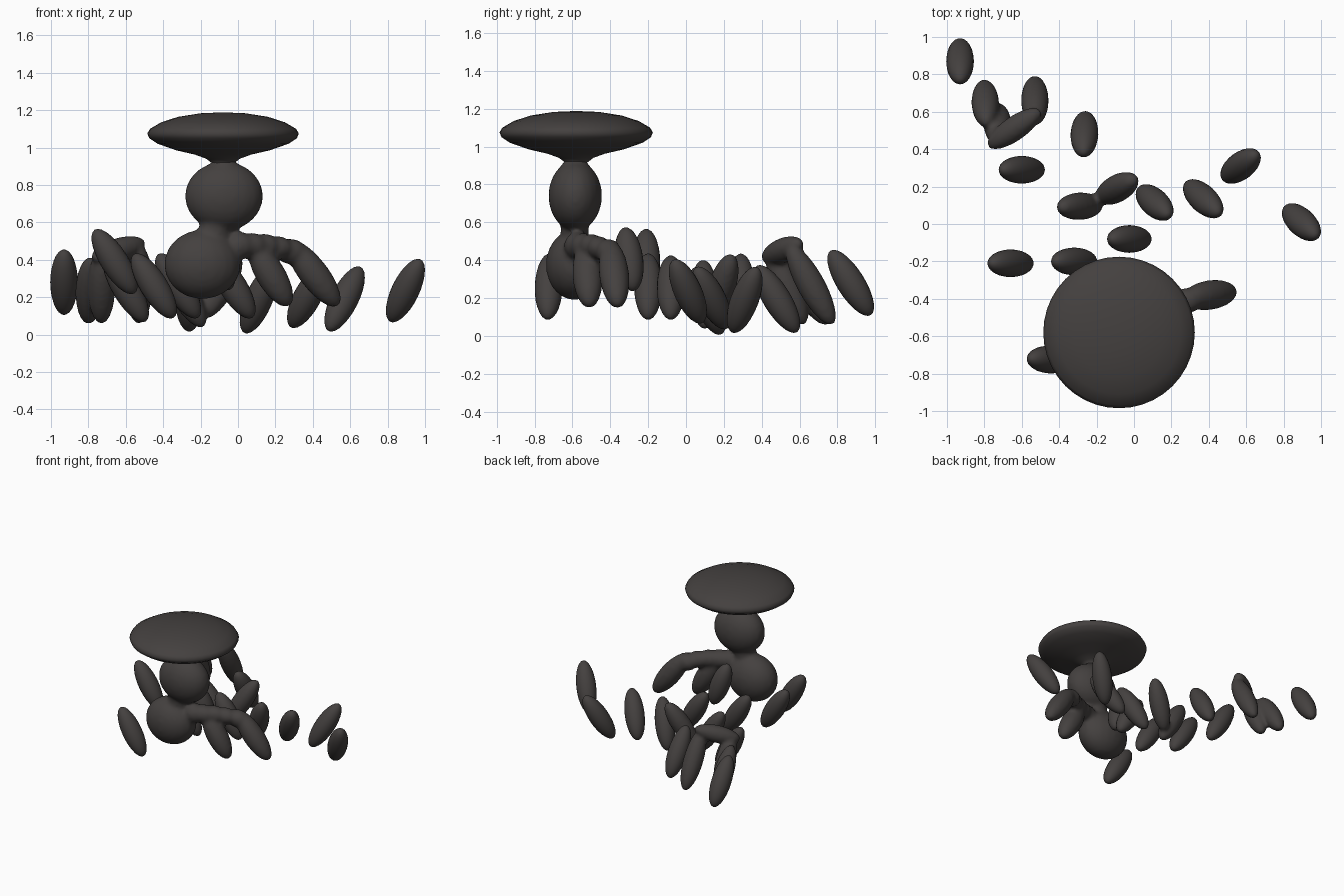
import bpy, bmesh, math
from mathutils import Vector, Matrix

cube = bpy.data.objects.get("Cube")
if cube:
    bpy.data.objects.remove(cube)

COLOR = (0.058, 0.052, 0.050, 1)
mat = bpy.data.materials.new("charcoal")
mat.use_nodes = True
mat.diffuse_color = COLOR
bsdf = mat.node_tree.nodes["Principled BSDF"]
bsdf.inputs["Base Color"].default_value = COLOR
bsdf.inputs["Roughness"].default_value = 0.7


def finish(bm, name):
    for f in bm.faces:
        f.smooth = True
    mesh = bpy.data.meshes.new(name)
    bm.to_mesh(mesh)
    bm.free()
    mesh.materials.append(mat)
    obj = bpy.data.objects.new(name, mesh)
    bpy.context.collection.objects.link(obj)
    return obj


def blob(bm, center, radii, rot=None):
    m = Matrix.Translation(center) @ (rot or Matrix()) @ Matrix.Diagonal((*radii, 1))
    bmesh.ops.create_uvsphere(bm, u_segments=20, v_segments=14, radius=1, matrix=m)


def pod(bm, tip_a, tip_b, r=0.074):
    """Ellipsoid stretched between two tips."""
    a, b = Vector(tip_a), Vector(tip_b)
    d = b - a
    rot = d.to_track_quat('Z', 'Y').to_matrix().to_4x4()
    blob(bm, (a + b) / 2, (r, r, d.length / 2 + 0.012), rot)


def lathe(bm, profile, center, y_scale=1.0, steps=40):
    """Closed revolved profile of (radius, height) points."""
    verts = [bm.verts.new((r, 0, z)) for r, z in profile]
    edges = [bm.edges.new(p) for p in zip(verts, verts[1:])]
    bmesh.ops.spin(bm, geom=verts + edges, axis=(0, 0, 1), cent=(0, 0, 0),
                   angle=math.tau, steps=steps, use_duplicate=False)
    bmesh.ops.remove_doubles(bm, verts=bm.verts, dist=0.0005)
    bmesh.ops.recalc_face_normals(bm, faces=bm.faces)
    bmesh.ops.transform(bm, verts=bm.verts,
                        matrix=Matrix.Translation(center) @ Matrix.Diagonal((1, y_scale, 1, 1)))


def fuse(obj, voxel, rounds):
    """Melt overlapping blobs into one soft skin."""
    rm = obj.modifiers.new("fuse", 'REMESH')
    rm.mode = 'VOXEL'
    rm.voxel_size = voxel
    rm.use_smooth_shade = True
    sm = obj.modifiers.new("soften", 'SMOOTH')
    sm.factor = 0.5
    sm.iterations = rounds


# Wide hat disc with a flared underside
bm = bmesh.new()
lathe(bm, [(0, 1.188), (0.12, 1.183), (0.24, 1.164), (0.33, 1.135), (0.39, 1.1),
           (0.405, 1.075), (0.395, 1.05), (0.35, 1.02), (0.25, 0.985), (0.15, 0.962),
           (0.09, 0.94), (0.058, 0.915), (0.06, 0.88), (0, 0.86)], (-0.08, -0.58, 0))
finish(bm, "hat_disc")

# Head, neck, torso and the raised arm, fused together
bm = bmesh.new()
blob(bm, (-0.075, -0.585, 0.74), (0.21, 0.142, 0.185))
blob(bm, (-0.075, -0.585, 0.88), (0.08, 0.075, 0.07))
blob(bm, (-0.125, -0.588, 0.56), (0.085, 0.075, 0.11))
blob(bm, (-0.19, -0.59, 0.375), (0.205, 0.15, 0.185))
for p, r in [((0.0, -0.57, 0.475), 0.075), ((0.07, -0.54, 0.475), 0.07),
             ((0.14, -0.5, 0.475), 0.065), ((0.21, -0.46, 0.465), 0.063),
             ((0.28, -0.41, 0.445), 0.068)]:
    blob(bm, p, (r * 1.25, r, r))
pod(bm, (0.28, -0.40, 0.49), (0.53, -0.36, 0.16), 0.08)
pod(bm, (0.08, -0.53, 0.48), (0.27, -0.51, 0.16), 0.08)
fuse(finish(bm, "head_torso_and_arm"), 0.016, 5)

# Pods that merge into clumps at the back
bm = bmesh.new()
pod(bm, (-0.79, 0.54, 0.40), (-0.80, 0.75, 0.07))
pod(bm, (-0.73, 0.45, 0.44), (-0.73, 0.62, 0.07))
pod(bm, (-0.77, 0.42, 0.41), (-0.51, 0.60, 0.49), 0.066)
pod(bm, (-0.53, 0.55, 0.47), (-0.53, 0.77, 0.07))
fuse(finish(bm, "back_clump"), 0.014, 3)

bm = bmesh.new()
pod(bm, (-0.39, 0.09, 0.39), (-0.19, 0.10, 0.05))
pod(bm, (0.00, 0.24, 0.42), (-0.18, 0.14, 0.10))
fuse(finish(bm, "middle_clump"), 0.014, 3)

# Separate floating pods, each given by its upper and lower tip
PODS = {
    "far_back_pod": ((-0.93, 0.77, 0.44), (-0.93, 0.97, 0.12)),
    "back_right_pod": ((-0.70, 0.29, 0.42), (-0.50, 0.29, 0.08)),
    "back_middle_pod": ((-0.27, 0.38, 0.36), (-0.26, 0.58, 0.03)),
    "center_pod": ((0.18, 0.05, 0.35), (0.04, 0.18, 0.02)),
    "left_inner_pod": ((0.45, 0.06, 0.35), (0.29, 0.21, 0.05)),
    "left_middle_pod": ((0.65, 0.37, 0.35), (0.49, 0.25, 0.03)),
    "left_outer_pod": ((0.97, -0.06, 0.39), (0.82, 0.08, 0.08)),
    "behind_torso_pod": ((-0.12, -0.08, 0.41), (0.07, -0.08, 0.10)),
    "right_inner_pod": ((-0.42, -0.20, 0.42), (-0.22, -0.20, 0.10)),
    "right_outer_pod": ((-0.76, -0.21, 0.55), (-0.56, -0.21, 0.23)),
    "front_right_pod": ((-0.55, -0.72, 0.42), (-0.35, -0.73, 0.10)),
    "under_hat_pod": ((-0.15, -0.32, 0.56), (-0.05, -0.28, 0.25)),
}
for name, (top, bottom) in PODS.items():
    bm = bmesh.new()
    pod(bm, top, bottom)
    finish(bm, name)
